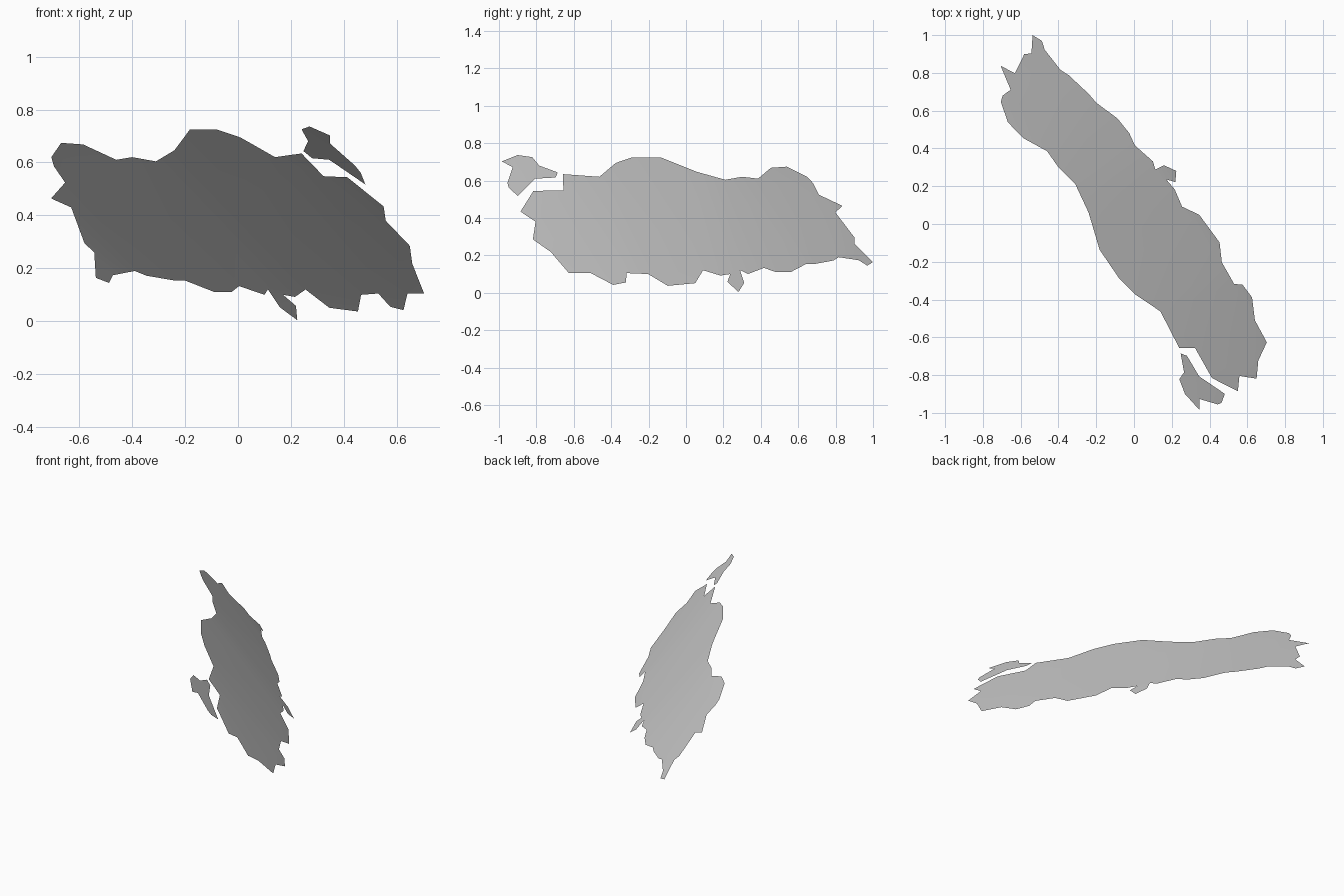
import bpy, bmesh
from math import sqrt

# Globe on which the curved sheet lies
CX, CY, CZ, R = -5.58, -3.94, -5.12, 8.818

def on_globe(x, z):
    return (x, CY + sqrt(R * R - (x - CX) ** 2 - (z - CZ) ** 2), z)

def sheet(name, outline):
    """Fill a front-view outline (x, z) and bend it onto the globe."""
    bm = bmesh.new()
    face = bm.faces.new([bm.verts.new(on_globe(x, z)) for x, z in outline])
    face.normal_update()
    if face.normal.y < 0:
        face.normal_flip()
    bmesh.ops.triangulate(bm, faces=[face], ngon_method='BEAUTY')
    for f in bm.faces:
        f.smooth = True
    mesh = bpy.data.meshes.new(name)
    bm.to_mesh(mesh)
    bm.free()
    bpy.context.collection.objects.link(bpy.data.objects.new(name, mesh))

# Main land: upper edge, then right end, lower edge and left end
sheet("main_land", [
    (-.705, .62), (-.668, .674), (-.585, .668), (-.46, .61), (-.40, .62),
    (-.31, .604), (-.24, .646), (-.182, .724), (-.078, .724), (.01, .694),
    (.14, .62), (.24, .634), (.323, .548), (.413, .544), (.55, .434),
    (.558, .38), (.649, .285), (.658, .218), (.703, .105),
    (.64, .105), (.625, .042), (.575, .055), (.53, .105), (.465, .10),
    (.453, .037), (.345, .051), (.255, .12), (.215, .092), (.17, .10),
    (.219, .058), (.224, .004), (.158, .053), (.113, .121), (.10, .10),
    (.004, .133), (-.025, .11), (-.088, .11), (-.20, .154), (-.24, .154),
    (-.345, .172), (-.39, .19), (-.473, .174), (-.487, .145),
    (-.537, .164), (-.543, .26), (-.58, .295), (-.63, .43),
    (-.706, .464), (-.653, .524), (-.695, .585)])

# Small separate land
sheet("small_land", [
    (.24, .725), (.27, .736), (.347, .702), (.347, .672), (.442, .588),
    (.463, .562), (.481, .517), (.345, .61), (.28, .616), (.247, .643),
    (.265, .68)])
